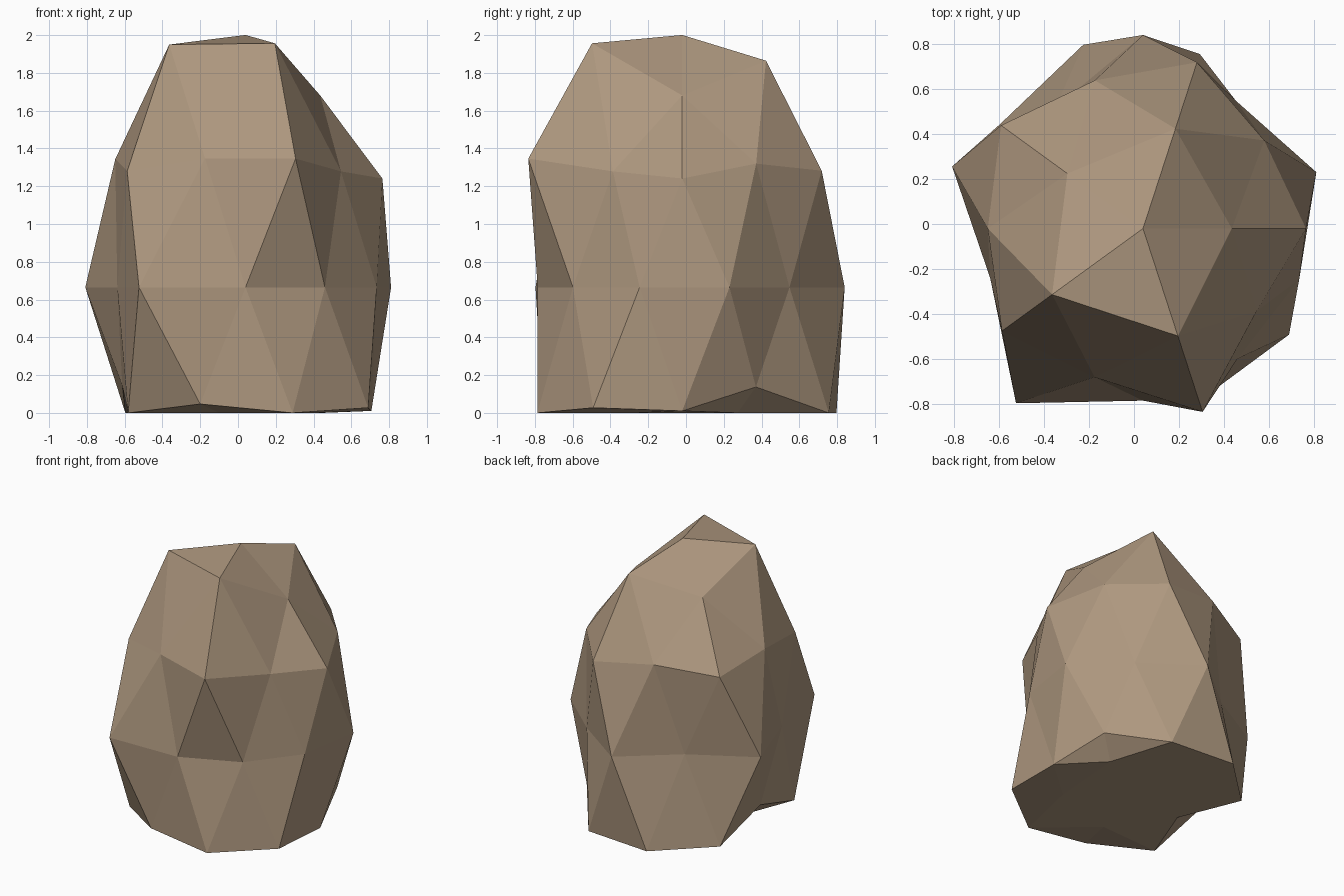
import bpy, bmesh, math
from mathutils import Vector

if "Cube" in bpy.data.objects:
    bpy.data.objects.remove(bpy.data.objects["Cube"])

# Stone centre, vertical stretch and radius of each ring of the sphere,
# keyed by ring height: (first azimuth in degrees, radii counterclockwise)
CENTRE = Vector((0.04, -0.02, 0.665))
STRETCH = 1.59
RINGS = {
    1.0: (0, [0.84]),
    0.9: (0, [0.751, 0.887, 0.79, 0.95, 0.955]),
    0.5: (36, [0.783, 0.814, 0.811, 0.817, 0.734]),
    0.4: (0, [0.81, 0.868, 0.872, 0.866, 0.958]),
    0.0: (18, [0.81, 0.702, 0.86, 0.663, 0.892, 0.714, 0.96, 0.765, 0.715, 0.73]),
    -0.4: (36, [0.742, 0.96, 0.73, 0.869, 0.897]),
    -0.5: (0, [0.783, 0.959, 0.925, 0.903, 0.948]),
    -0.9: (36, [0.95, 0.85, 0.85, 0.85, 0.85]),
    -1.0: (0, [0.8]),
}

# Faceted boulder from a displaced icosphere, flattened where it meets the ground
bm = bmesh.new()
bmesh.ops.create_icosphere(bm, subdivisions=2, radius=1.0)
for v in bm.verts:
    d = v.co.normalized()
    start, radii = RINGS[round(d.z, 1)]
    azimuth = math.degrees(math.atan2(d.y, d.x))
    i = round((azimuth - start) / (360 / len(radii))) % len(radii)
    p = CENTRE + Vector((d.x, d.y, d.z * STRETCH)) * radii[i]
    p.z = max(p.z, 0.0)
    v.co = p
bmesh.ops.recalc_face_normals(bm, faces=bm.faces[:])

mesh = bpy.data.meshes.new("boulder")
bm.to_mesh(mesh)
bm.free()

stone = bpy.data.materials.new("brown stone")
stone.diffuse_color = (0.42, 0.31, 0.21, 1.0)
stone.use_nodes = True
stone.node_tree.nodes["Principled BSDF"].inputs["Base Color"].default_value = stone.diffuse_color
mesh.materials.append(stone)

boulder = bpy.data.objects.new("boulder", mesh)
bpy.context.collection.objects.link(boulder)
